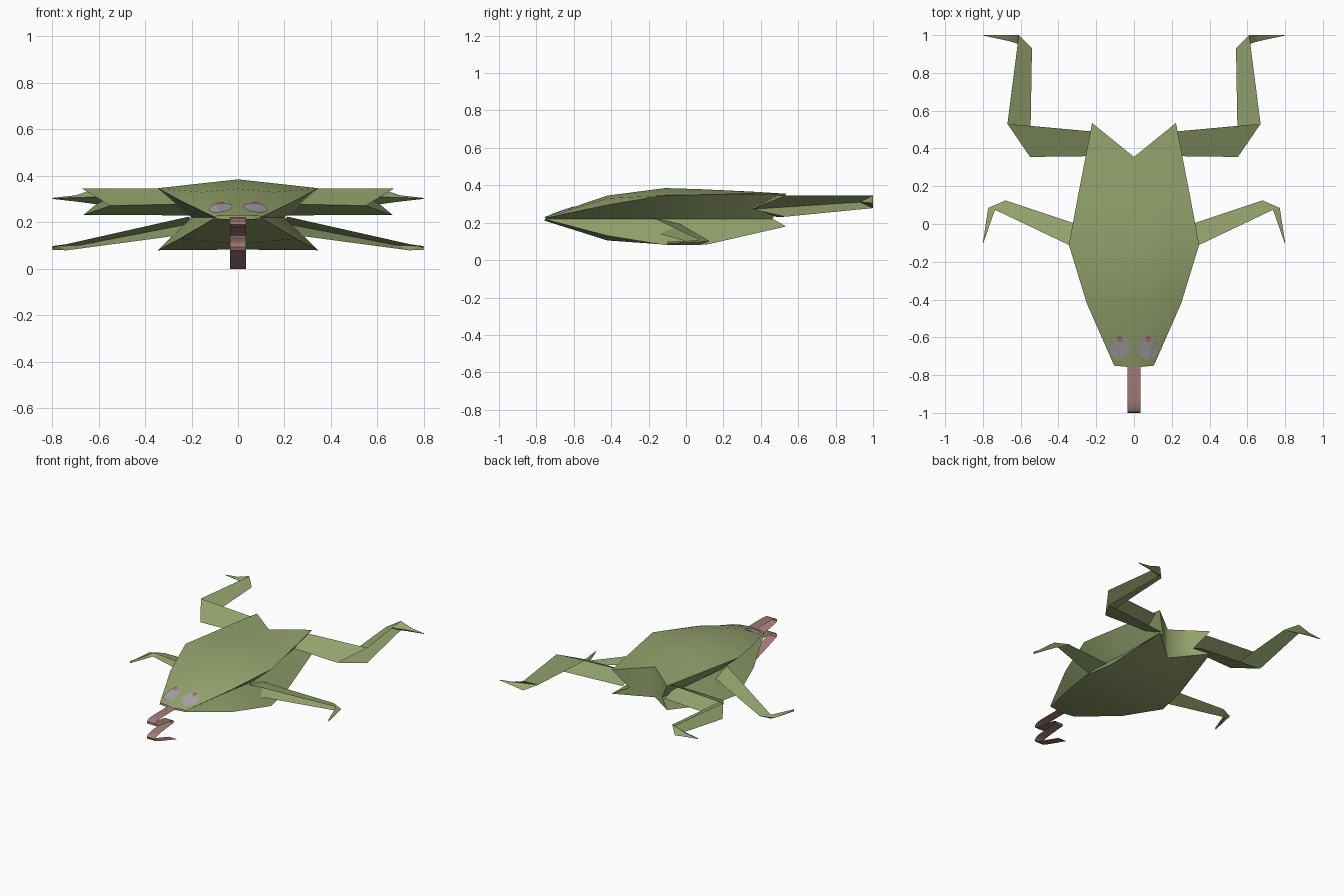
import bpy, math
from mathutils import Vector

if "Cube" in bpy.data.objects:
    bpy.data.objects.remove(bpy.data.objects["Cube"])


def material(name, col):
    m = bpy.data.materials.new(name)
    m.diffuse_color = (*col, 1)
    m.use_nodes = True
    m.node_tree.nodes["Principled BSDF"].inputs["Base Color"].default_value = m.diffuse_color
    return m


GREEN = material("paper green", (0.30, 0.37, 0.155))
PINK = material("tongue pink", (0.36, 0.20, 0.18))
GREY = material("eye grey", (0.38, 0.36, 0.38))
RED = material("pupil red", (0.48, 0.17, 0.13))


def make(name, verts, faces, mat, mirror=True, angle=30):
    me = bpy.data.meshes.new(name)
    me.from_pydata([tuple(v) for v in verts], [], faces)
    me.materials.append(mat)
    ob = bpy.data.objects.new(name, me)
    bpy.context.collection.objects.link(ob)
    bpy.ops.object.select_all(action='DESELECT')
    ob.select_set(True)
    bpy.context.view_layer.objects.active = ob
    bpy.ops.object.shade_smooth_by_angle(angle=math.radians(angle))
    if mirror:
        m = ob.modifiers.new("mirror", 'MIRROR')
        m.merge_threshold = 0.0005
    return ob


def loft(name, rows, mat, mirror=True, angle=30, extra=()):
    """Skin rows of points that all have the same length."""
    n = len(rows[0])
    verts = [p for r in rows for p in r]
    faces = [(i * n + j, (i + 1) * n + j, (i + 1) * n + j + 1, i * n + j + 1)
             for i in range(len(rows) - 1) for j in range(n - 1)]
    return make(name, verts, faces + list(extra), mat, mirror, angle)


# body: folded shell, flat across the head, with a pleat pushed in along each flank
# y at middle, y at edge, edge x, top middle z, top edge z, bottom middle z, bottom edge z,
# pleat depth, share of the side slope reached at the shoulder line
sections = [
    (-0.76, -0.75, 0.105, 0.230, 0.225, 0.212, 0.217, 0.90, 0.3),
    (-0.42, -0.42, 0.250, 0.345, 0.295, 0.105, 0.130, 0.58, 0.3),
    (-0.11, -0.11, 0.345, 0.385, 0.347, 0.083, 0.080, 0.58, 0.62),
    (0.08, 0.12, 0.302, 0.379, 0.350, 0.083, 0.085, 0.58, 0.62),
    (0.355, 0.535, 0.222, 0.366, 0.355, 0.145, 0.180, 0.60, 0.62),
]
rows = []
for ym, ye, x, tm, te, bm, be, depth, f in sections:
    ys = ym + (ye - ym) * 0.62
    yi = ym + (ye - ym) * depth
    rows.append([(0, ym, tm), (x * 0.62, ys, tm + (te - tm) * f), (x, ye, te),
                 (x * depth, yi, 0.221), (x, ye, be), (0, ym, bm)])
e = 6 * (len(rows) - 1)
tail = [(e, e + 3, e + 1), (e + 1, e + 3, e + 2), (e, e + 5, e + 3), (e + 3, e + 5, e + 4)]
body = loft("body", rows, GREEN, extra=tail)

# hind leg: strip folded lengthwise, open to the rear and outside
hind = [
    [(0.17, 0.485, 0.345), (0.17, 0.36, 0.280), (0.17, 0.485, 0.230)],
    [(0.67, 0.53, 0.345), (0.55, 0.355, 0.272), (0.665, 0.53, 0.232)],
    [(0.61, 1.00, 0.345), (0.54, 0.93, 0.310), (0.61, 1.00, 0.278)],
    [(0.70, 1.00, 0.316), (0.66, 0.968, 0.308), (0.70, 1.00, 0.290)],
    [(0.80, 1.00, 0.305), (0.795, 0.997, 0.304), (0.80, 1.00, 0.301)],
]
loft("hind_leg", hind, GREEN, angle=20)

# front leg: narrower folded strip, open to the front
fore = [
    [(0.21, -0.175, 0.225), (0.20, -0.035, 0.195), (0.21, -0.175, 0.150)],
    [(0.735, 0.075, 0.107), (0.68, 0.125, 0.102), (0.735, 0.075, 0.080)],
    [(0.745, 0.05, 0.105), (0.772, 0.085, 0.098), (0.745, 0.05, 0.080)],
    [(0.797, -0.10, 0.098), (0.80, -0.10, 0.090), (0.797, -0.10, 0.082)],
]
loft("front_leg", fore, GREEN, angle=20)

# tongue: zigzag ribbon
path = [(-0.74, 0.224), (-0.93, 0.224), (-0.975, 0.219), (-0.996, 0.206), (-0.998, 0.191),
        (-0.975, 0.179), (-0.82, 0.158), (-0.79, 0.151), (-0.782, 0.142), (-0.79, 0.133),
        (-0.82, 0.131), (-0.95, 0.118), (-0.985, 0.109), (-1.0, 0.094), (-0.993, 0.079),
        (-0.96, 0.066), (-0.75, 0.0)]
loft("tongue", [[(0.034, y, z), (-0.034, y, z)] for y, z in path], PINK, False, 40)

# eyes and pupils: thin discs laid on the head
bpy.context.view_layer.update()


def disc(name, cx, cy, rx, ry, lift, mat, seg=28, rings=4):
    def drop(x, y):
        hit, loc, _, _ = body.ray_cast(Vector((x, y, 2)), Vector((0, 0, -1)))
        return (x, y, (loc.z if hit else 0.26) + lift)
    verts = [drop(cx, cy)]
    for k in range(1, rings + 1):
        for i in range(seg):
            a = 2 * math.pi * i / seg
            verts.append(drop(cx + rx * k / rings * math.cos(a), cy + ry * k / rings * math.sin(a)))
    faces = [(0, 1 + i, 1 + (i + 1) % seg) for i in range(seg)]
    for k in range(rings - 1):
        a, b = 1 + k * seg, 1 + (k + 1) * seg
        faces += [(a + i, b + i, b + (i + 1) % seg, a + (i + 1) % seg) for i in range(seg)]
    make(name, verts, faces, mat)


disc("eye", 0.074, -0.658, 0.05, 0.06, 0.006, GREY)
disc("pupil", 0.076, -0.612, 0.016, 0.016, 0.009, RED, 16, 2)
